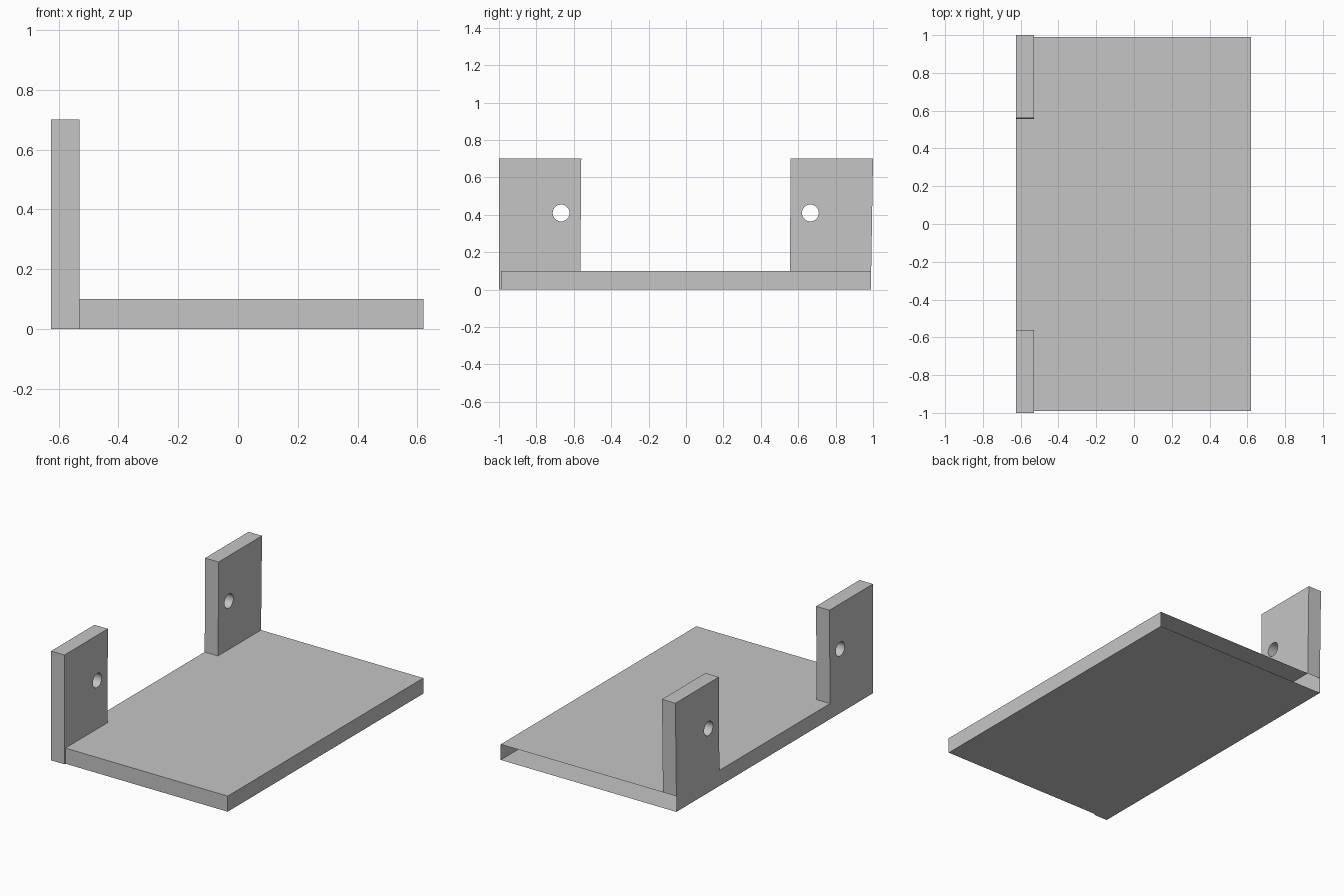
import bpy
import bmesh
from math import cos, sin, pi

cube = bpy.data.objects.get("Cube")
if cube:
    bpy.data.objects.remove(cube, do_unlink=True)

grey = bpy.data.materials.new("plain grey")
grey.use_nodes = True
colour = (0.56, 0.56, 0.56, 1)
grey.diffuse_color = colour
grey.node_tree.nodes["Principled BSDF"].inputs["Base Color"].default_value = colour

X_BACK, X_TAB, X_EDGE = -0.625, -0.53, 0.62   # outer wall, tab face, free edge
Y_END = 0.99                                  # half length of the tray
Z_TRAY, Z_TAB = 0.10, 0.70


def finish(bm, name):
    bmesh.ops.remove_doubles(bm, verts=bm.verts, dist=1e-5)
    bmesh.ops.recalc_face_normals(bm, faces=bm.faces)
    mesh = bpy.data.meshes.new(name)
    bm.to_mesh(mesh)
    bm.free()
    mesh.materials.append(grey)
    obj = bpy.data.objects.new(name, mesh)
    bpy.context.collection.objects.link(obj)
    return obj


def face(bm, points):
    return bm.faces.new([bm.verts.new(p) for p in points])


def tab(name, y_low, y_high, hole_y, hole_z=0.41, radius=0.045, quarter=8):
    """Hollow upright, open underneath; y_low and y_high are (bottom, top) pairs."""
    bm = bmesh.new()
    corners = [(y_high[1], Z_TAB), (y_low[1], Z_TAB),
               (y_low[0], Z_TRAY), (y_high[0], Z_TRAY)]
    ring = []
    for i in range(4 * quarter + 1):
        a = pi / 4 + i * pi / (2 * quarter)
        ring.append((hole_y + radius * cos(a), hole_z + radius * sin(a)))
    # Two broad faces, each in four pieces around the hole
    for x in (X_BACK, X_TAB):
        for k in range(4):
            arc = ring[k * quarter:(k + 1) * quarter + 1]
            outline = [corners[k], corners[(k + 1) % 4]] + arc[::-1]
            face(bm, [(x, y, z) for y, z in outline])
    # Top and sides of the upright, then the bore
    strips = [(corners[k], corners[(k + 1) % 4]) for k in (0, 1, 3)]
    strips += list(zip(ring[:-1], ring[1:]))
    for a, b in strips:
        face(bm, [(X_BACK, *a), (X_BACK, *b), (X_TAB, *b), (X_TAB, *a)])
    return finish(bm, name)


# Tray: thin hollow slab, open at the back end and under the uprights
bm = bmesh.new()
outline = [(X_BACK, Y_END), (X_BACK, -1), (X_TAB, -1),
           (X_TAB, -Y_END), (X_EDGE, -Y_END), (X_EDGE, Y_END)]
face(bm, [(x, y, 0) for x, y in outline])
for a, b in zip(outline[:-1], outline[1:]):
    face(bm, [(*a, 0), (*b, 0), (*b, Z_TRAY), (*a, Z_TRAY)])
top = [(X_TAB, -Y_END), (X_EDGE, -Y_END), (X_EDGE, Y_END), (X_TAB, Y_END),
       (X_TAB, 0.555), (X_BACK, 0.555), (X_BACK, -0.565), (X_TAB, -0.565)]
face(bm, [(x, y, Z_TRAY) for x, y in top])
finish(bm, "tray")

# Uprights with a round bore
tabs = [tab("front_upright", (-1, -1), (-0.565, -0.56), -0.668),
        tab("back_upright", (0.555, 0.56), (Y_END, 1), 0.665)]

bpy.ops.object.select_all(action="DESELECT")
for obj in tabs:
    obj.select_set(True)
bpy.context.view_layer.objects.active = tabs[0]
bpy.ops.object.shade_smooth_by_angle()
